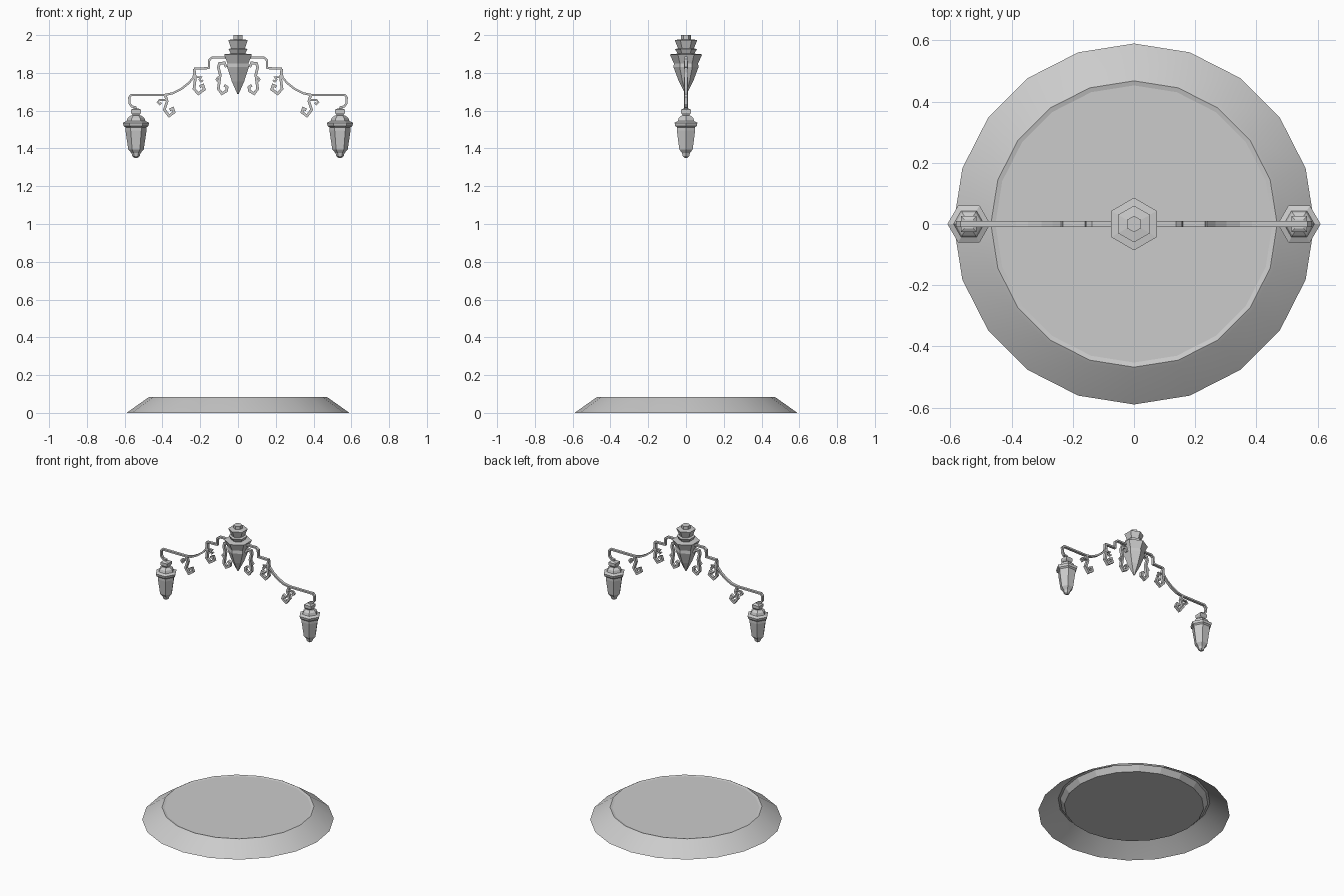
import bpy, bmesh, math
from mathutils import Vector

if "Cube" in bpy.data.objects:
    bpy.data.objects.remove(bpy.data.objects["Cube"])


def make(name, bm, mirror=False, smooth=False):
    me = bpy.data.meshes.new(name)
    bmesh.ops.recalc_face_normals(bm, faces=bm.faces)
    bm.to_mesh(me)
    bm.free()
    ob = bpy.data.objects.new(name, me)
    bpy.context.collection.objects.link(ob)
    if mirror:
        ob.modifiers.new("Mirror", 'MIRROR')
    if smooth:
        bpy.ops.object.select_all(action='DESELECT')
        bpy.context.view_layer.objects.active = ob
        ob.select_set(True)
        bpy.ops.object.shade_smooth_by_angle(angle=math.radians(30))
    return ob


def lathe(name, prof, sides, cx=0, phase=0, caps=True, **kw):
    """Faceted turned form from (radius, z) points."""
    bm = bmesh.new()
    rings = []
    for r, z in prof:
        rings.append([bm.verts.new((cx + r * math.cos(phase + 2 * math.pi * i / sides),
                                    r * math.sin(phase + 2 * math.pi * i / sides), z))
                      for i in range(sides)])
    for a, b in zip(rings, rings[1:]):
        for i in range(sides):
            j = (i + 1) % sides
            bm.faces.new((a[i], a[j], b[j], b[i]))
    if caps:
        bm.faces.new(rings[0])
        bm.faces.new(rings[-1])
    return make(name, bm, **kw)


def ribbon(name, pts, w=0.013, d=0.018):
    """Square bar following a path in the xz plane, mirrored to both sides."""
    P = [Vector(p) for p in pts]
    bm = bmesh.new()
    rings = []
    for i, p in enumerate(P):
        t0 = (P[i] - P[i - 1]).normalized() if i else (P[1] - P[0]).normalized()
        t1 = (P[i + 1] - P[i]).normalized() if i < len(P) - 1 else t0
        t = (t0 + t1).normalized()
        n = Vector((-t.y, t.x)) * (w / 2 / max(0.6, t.dot(t1)))
        rings.append([bm.verts.new((p.x + s * n.x, y * d / 2, p.y + s * n.y))
                      for s, y in ((-1, -1), (1, -1), (1, 1), (-1, 1))])
    for a, b in zip(rings, rings[1:]):
        for i in range(4):
            j = (i + 1) % 4
            bm.faces.new((a[i], a[j], b[j], b[i]))
    bm.faces.new(rings[0])
    bm.faces.new(rings[-1])
    return make(name, bm, mirror=True)


# Base: sloped skirt with a slim lip, and a plate set into it
lathe("base_skirt", [(0.59, 0), (0.48, 0.078), (0.468, 0.085), (0.453, 0.081)],
      20, phase=math.pi / 2, caps=False, smooth=True)
lathe("base_plate", [(0.43, 0.045), (0.455, 0.081)], 20, phase=math.pi / 2)

# Central hexagonal hub, stacked tiers over a long tapering point
lathe("hub", [(0.027, 2.0), (0.027, 1.978), (0.06, 1.974), (0.042, 1.93),
              (0.058, 1.926), (0.044, 1.902), (0.086, 1.898), (0.064, 1.85),
              (0.066, 1.83), (0.038, 1.755), (0.004, 1.688)], 6, phase=math.pi / 2)

# Stepped main arm ending in the lantern hook
ribbon("arm", [(0.03, 1.882), (0.135, 1.882), (0.152, 1.87), (0.155, 1.825),
               (0.228, 1.823), (0.236, 1.775), (0.262, 1.745), (0.30, 1.715),
               (0.345, 1.692), (0.385, 1.684), (0.565, 1.684), (0.576, 1.67),
               (0.574, 1.638), (0.562, 1.622), (0.542, 1.618), (0.54, 1.60)], 0.011)

# Hanging scrolls: inner, middle, outer
ribbon("inner_scroll", [(0.062, 1.83), (0.072, 1.853), (0.098, 1.85), (0.104, 1.83),
                        (0.094, 1.79), (0.104, 1.715), (0.085, 1.69), (0.06, 1.705),
                        (0.058, 1.725), (0.073, 1.735)], 0.014, 0.02)
ribbon("middle_scroll", [(0.232, 1.822), (0.226, 1.77), (0.233, 1.715), (0.21, 1.69),
                         (0.178, 1.712), (0.186, 1.735), (0.203, 1.727)], 0.014, 0.02)
ribbon("outer_scroll", [(0.385, 1.682), (0.375, 1.65), (0.39, 1.605), (0.365, 1.572),
                        (0.338, 1.592), (0.345, 1.612), (0.362, 1.604)], 0.014, 0.02)

# Small bud ornaments beside the scrolls
for k, (x, z, tx) in enumerate([(0.105, 1.765, 0.093), (0.195, 1.765, 0.228), (0.415, 1.645, 0.376)]):
    ribbon("bud_%d" % k, [(tx, z + 0.012), (x, z + 0.012), (x + 0.01, z),
                          (x, z - 0.011), (x - 0.009, z - 0.003)], 0.009, 0.014)

# Lanterns: square hanger, hexagonal roof and tapered body
lathe("lantern_hanger", [(0.02, 1.612), (0.036, 1.605), (0.036, 1.588), (0.022, 1.572)], 4,
      cx=0.54, phase=math.pi / 4, mirror=True)
lathe("lantern", [(0.026, 1.575), (0.044, 1.562), (0.05, 1.545), (0.07, 1.536),
                  (0.066, 1.52), (0.056, 1.512), (0.056, 1.495), (0.041, 1.395),
                  (0.024, 1.375), (0.02, 1.36), (0.008, 1.35)], 6, cx=0.54, mirror=True)
